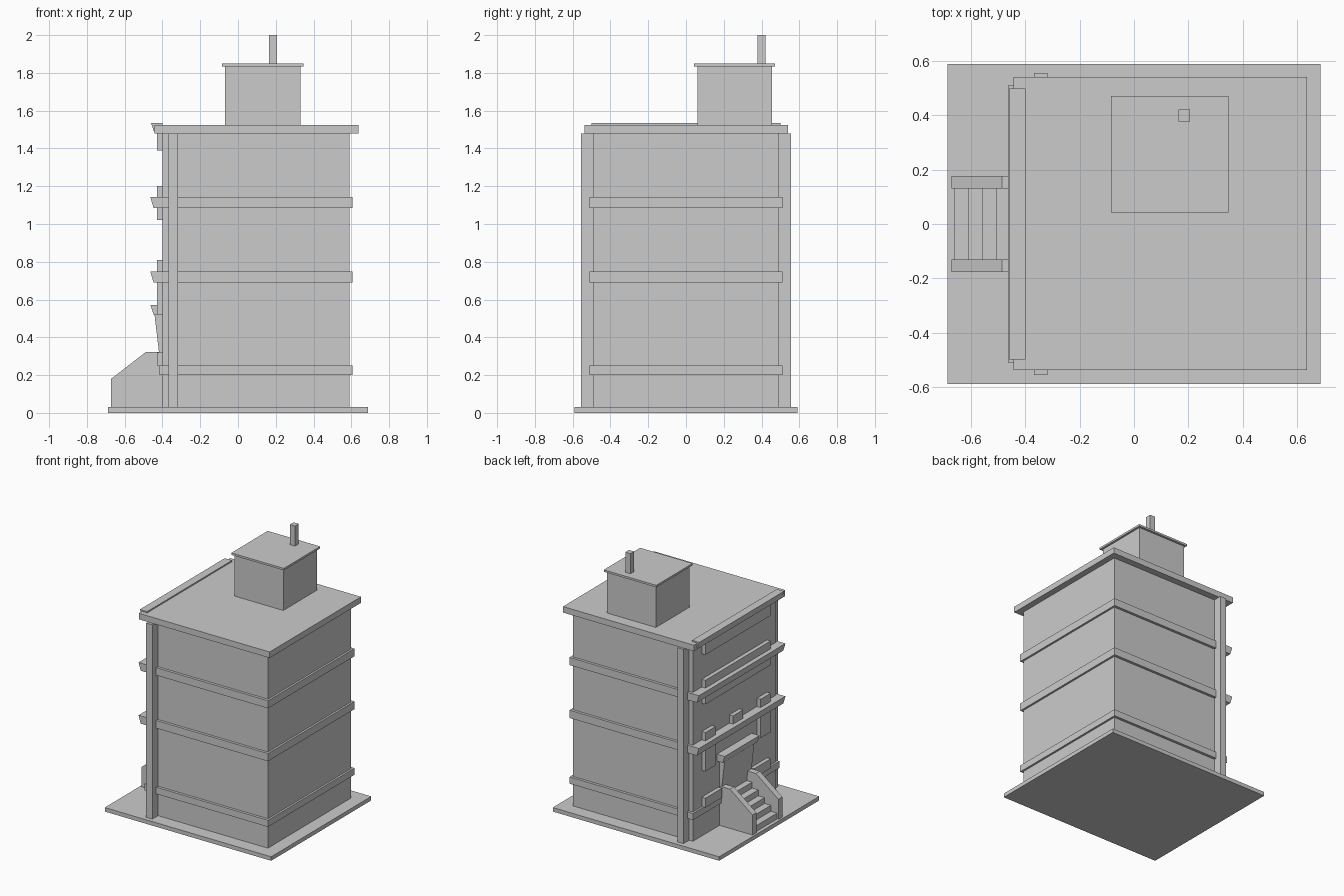
import bpy, bmesh


def box(name, x0, x1, y0, y1, z0, z1):
    return prism(name, [(x0, z0), (x1, z0), (x1, z1), (x0, z1)], y0, y1)


def prism(name, profile, y0, y1):
    """Extrude an x-z profile along y."""
    bm = bmesh.new()
    face = bm.faces.new([bm.verts.new((x, y0, z)) for x, z in profile])
    ext = bmesh.ops.extrude_face_region(bm, geom=[face])["geom"]
    bmesh.ops.translate(bm, vec=(0, y1 - y0, 0),
                        verts=[v for v in ext if isinstance(v, bmesh.types.BMVert)])
    bmesh.ops.recalc_face_normals(bm, faces=bm.faces)
    mesh = bpy.data.meshes.new(name)
    bm.to_mesh(mesh)
    bm.free()
    obj = bpy.data.objects.new(name, mesh)
    bpy.context.collection.objects.link(obj)
    return obj


def mirror_y(obj):
    mod = obj.modifiers.new("mirror", "MIRROR")
    mod.use_axis = (False, True, False)


# Ground slab, main block and roof
box("ground_slab", -0.687, 0.687, -0.59, 0.59, 0, 0.03)
box("main_block", -0.40, 0.59, -0.49, 0.49, 0.03, 1.48)
box("roof_slab", -0.443, 0.637, -0.537, 0.541, 1.48, 1.525)
prism("roof_cornice", [(-0.445, 1.49), (-0.40, 1.49), (-0.40, 1.535), (-0.46, 1.535)], -0.5, 0.5)

# Bands around each floor, with sloping cornice fronts on the upper two
box("plinth_band", -0.415, 0.605, -0.51, 0.51, 0.20, 0.25)
for i, (z0, z1) in enumerate([(0.69, 0.748), (1.085, 1.142)]):
    prism(f"floor_band_{i + 1}",
          [(-0.447, z0), (0.605, z0), (0.605, z1), (-0.464, z1)], -0.51, 0.51)

# Side pilasters
mirror_y(box("side_pilaster", -0.368, -0.318, 0.48, 0.557, 0.03, 1.48))

# Wide window sills and lintels on the upper floors
for i, (z0, z1) in enumerate([(1.02, 1.085), (1.142, 1.20), (1.39, 1.48)]):
    box(f"window_bar_{i + 1}", -0.43, -0.40, -0.385, 0.385, z0, z1)

# Small sill blocks and ground floor window trim
box("centre_sill", -0.43, -0.40, -0.06, 0.06, 0.748, 0.81)
mirror_y(box("outer_sill", -0.43, -0.40, 0.265, 0.385, 0.748, 0.81))
mirror_y(box("ground_lintel", -0.43, -0.40, 0.265, 0.385, 0.52, 0.69))
mirror_y(box("ground_sill", -0.43, -0.40, 0.19, 0.385, 0.25, 0.32))

# Doorway with sloping surround and canopy
prism("door_surround", [(-0.41, 0.25), (-0.40, 0.25), (-0.40, 0.52), (-0.442, 0.52)], -0.175, 0.175)
prism("door_canopy", [(-0.447, 0.52), (-0.40, 0.52), (-0.40, 0.572), (-0.464, 0.572)], -0.205, 0.205)

# Entrance stairs and their side walls
steps = [(-0.40, 0.03)]
for i in range(5):
    x, z = -0.661 + i * 0.0515, 0.03 + i * 0.044
    steps += [(x, z), (x, z + 0.044)]
steps.append((-0.40, 0.25))
prism("entrance_steps", steps, -0.132, 0.132)
mirror_y(prism("stair_wall", [(-0.40, 0.03), (-0.672, 0.03), (-0.672, 0.18),
                              (-0.487, 0.323), (-0.40, 0.323)], 0.13, 0.176))

# Rooftop hut and chimney
box("roof_hut", -0.07, 0.332, 0.06, 0.455, 1.525, 1.835)
box("hut_cap", -0.085, 0.348, 0.043, 0.472, 1.835, 1.85)
box("chimney", 0.164, 0.206, 0.378, 0.421, 1.85, 2.0)
